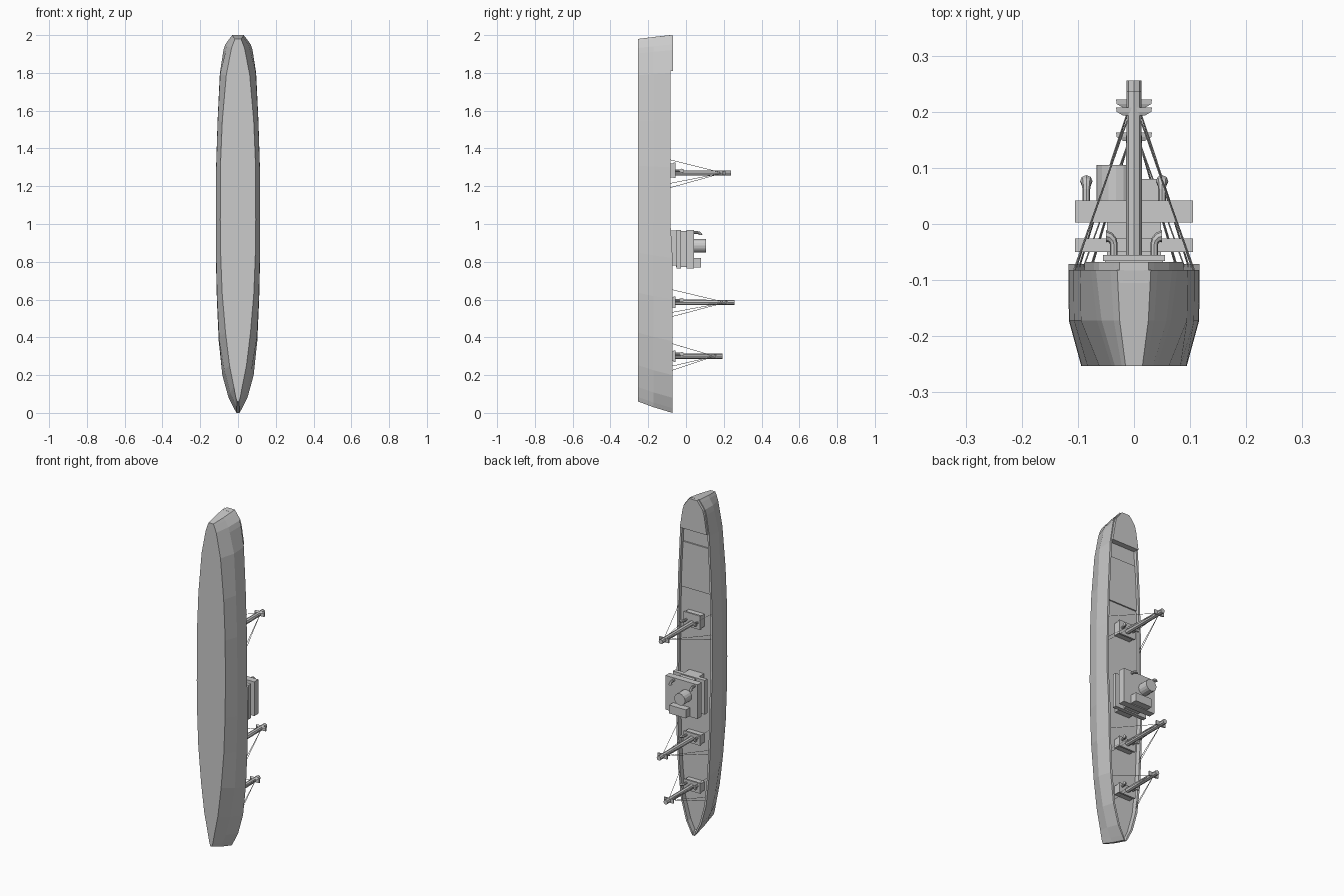
import bpy, bmesh, math
from mathutils import Vector

if "Cube" in bpy.data.objects:
    bpy.data.objects.remove(bpy.data.objects["Cube"])

# Hull stations along z: (z, half width at deck, half width at keel)
STATIONS = [(0, .008, .005), (.025, .022, .012), (.08, .05, .022), (.2, .083, .045),
            (.38, .102, .066), (.6, .112, .084), (.82, .117, .092), (1.0, .117, .094),
            (1.3, .116, .093), (1.55, .108, .083), (1.8, .096, .062), (1.92, .077, .04),
            (1.95, .068, .034), (1.985, .042, .022), (2.0, .03, .015)]
DECK = -.1


def new_object(name, bm):
    bmesh.ops.recalc_face_normals(bm, faces=bm.faces)
    me = bpy.data.meshes.new(name)
    bm.to_mesh(me)
    bm.free()
    ob = bpy.data.objects.new(name, me)
    bpy.context.collection.objects.link(ob)
    return ob


def loft(name, rings):
    bm = bmesh.new()
    vs = [[bm.verts.new(p) for p in r] for r in rings]
    n = len(vs[0])
    for a, b in zip(vs, vs[1:]):
        for i in range(n):
            bm.faces.new((a[i], a[(i + 1) % n], b[(i + 1) % n], b[i]))
    bm.faces.new(vs[0][::-1])
    bm.faces.new(vs[-1])
    return new_object(name, bm)


def box(name, x0, x1, y0, y1, z0, z1):
    return loft(name, [[(x0, y0, z), (x1, y0, z), (x1, y1, z), (x0, y1, z)] for z in (z0, z1)])


def rod(name, a, b, r, n=6, r2=None):
    a, b = Vector(a), Vector(b)
    bm = bmesh.new()
    bmesh.ops.create_cone(bm, cap_ends=True, segments=n, radius1=r,
                          radius2=r if r2 is None else r2, depth=(b - a).length)
    rot = (b - a).to_track_quat('Z', 'Y')
    for v in bm.verts:
        v.co = rot @ v.co + (a + b) / 2
    return new_object(name, bm)


def half_width(z):
    for (z0, w0, _), (z1, w1, _) in zip(STATIONS, STATIONS[1:]):
        if z <= z1:
            return w0 + (w1 - w0) * (z - z0) / (z1 - z0)
    return STATIONS[-1][1]


def rim_height(z):
    return -.071 if z < .83 else -.071 - .011 * min(1, (z - .83) / .17)


# Hull with a sunken deck inside a bulwark
rings = []
for i, (z, w, wb) in enumerate(STATIONS):
    end = i in (0, len(STATIONS) - 1)
    zb = .06 + z * .96
    zc = z + (zb - z) * .5
    wc = w - (w - wb) * (.3 if w < .09 else .04)
    wi = max(w - .012, w * .5)
    yt = rim_height(z)
    yd = yt - .001 if end else DECK
    half = [(wb, -.253, zb), (wc, -.172, zc), (w, yt, z), (wi, yt, z), (wi, yd, z)]
    rings.append(half + [(-x, y, q) for x, y, q in reversed(half)])
loft("hull", rings)


# Raised deck sections following the hull outline
def deck_slab(name, z0, z1, y0, y1, inset):
    zs = [z0] + [s[0] for s in STATIONS if z0 < s[0] < z1] + [z1]
    out = []
    for z in zs:
        w = half_width(z) - inset
        out.append([(-w, y0, z), (w, y0, z), (w, y1, z), (-w, y1, z)])
    loft(name, out)


deck_slab("poop_deck", 1.81, 1.998, DECK - .005, -.068, .006)
deck_slab("aft_hatch", 1.45, 1.72, DECK - .005, -.092, .016)


# Curved cowl ventilator swept along a bent path
def cowl(name, base, height, bend, r):
    d = Vector(bend)
    rise = height - d.length
    pts = [Vector(base), Vector(base) + Vector((0, rise, 0))]
    for k in (30, 60, 90):
        t = math.radians(k)
        pts.append(pts[1] + d * (1 - math.cos(t)) + Vector((0, d.length * math.sin(t), 0)))
        if k == 30:
            arc = pts[1]
        else:
            pts[-1] = arc + d * (1 - math.cos(t)) + Vector((0, d.length * math.sin(t), 0))
    up, side = Vector((0, 1, 0)), d.normalized()
    across = up.cross(side)
    rings = []
    for p, deg, s in zip(pts, (0, 0, 30, 60, 90), (1, 1, 1.1, 1.3, 1.6)):
        t = math.radians(deg)
        u = side * math.cos(t) - up * math.sin(t)
        rings.append([p + (u * math.cos(a) + across * math.sin(a)) * r * s
                      for a in (math.tau * k / 8 for k in range(8))])
    loft(name, rings)


# Masts with deck house, crosstree, shrouds and vents: (z, top, crosstree height)
for i, (z, top, cross) in enumerate([(1.27, .237, .208), (.585, .256, .222), (.3, .193, .163)], 1):
    tag = f"mast_{i}_"
    big = i == 1
    z0, z1 = (z - .027, z + .055) if big else (z - .03, z + .03)
    box(tag + "house", -.052, .052, DECK - .005, -.066, z0 + .004, z1 - .004)
    box(tag + "house_roof", -.055, .055, -.066, -.055, z0, z1)
    rod(tag + "pole", (0, -.06, z), (0, top, z), .0145, 8, .0135)
    loft(tag + "crosstree", [[(-a, y, z - b), (a, y, z - b), (a, y, z + b), (-a, y, z + b)]
                             for y, a, b in ((cross - .015, .019, .008), (cross - .008, .031, .011),
                                             (cross, .032, .012))])
    for s in (-1, 1):
        side = "left" if s < 0 else "right"
        cowl(f"{tag}vent_{side}", (s * .036, -.056, z + .012), .034, (s * .014, 0, 0), .007)
        for k, dz in enumerate((.07, -.055, -.078)):
            foot = half_width(z + dz) - .008
            rod(f"{tag}shroud_{side}_{k}", (s * .008, cross - .012, z),
                (s * foot, -.085, z + dz), .0013, 4)

# Superstructure: narrow core with wide deck levels
box("bridge_base", -.048, .048, DECK - .005, -.05, .78, .965)
box("bridge_core", -.048, .048, -.052, .005, .772, .962)
box("lower_level", -.105, .105, -.05, -.026, .765, .968)
box("upper_level", -.105, .105, .003, .042, .765, .968)
box("wheelhouse", -.055, .055, .04, .08, .77, .82)

# Funnel and ventilators on the upper level
rod("funnel", (-.032, .04, .885), (-.032, .105, .885), .035, 16)
for name, x in (("vent_left", -.085), ("vent_right", .05)):
    cowl(name, (x, .04, .955), .036, (0, 0, -.014), .007)
